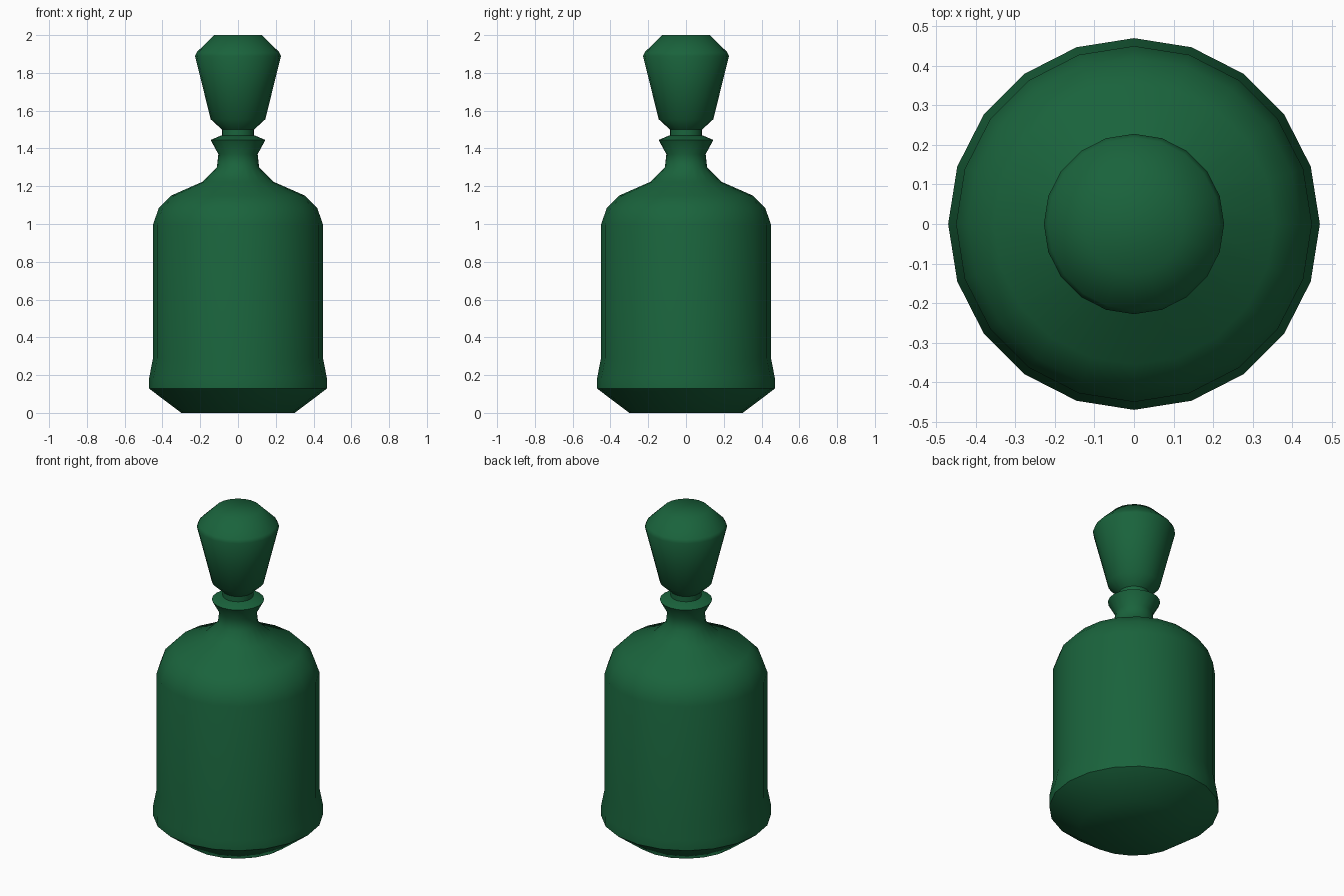
import bpy, bmesh, math

if "Cube" in bpy.data.objects:
    bpy.data.objects.remove(bpy.data.objects["Cube"])

SIDES = 20

green = bpy.data.materials.new("green_glass")
green.diffuse_color = (0.010, 0.125, 0.045, 1)
green.use_nodes = True
green.node_tree.nodes["Principled BSDF"].inputs["Base Color"].default_value = green.diffuse_color


def lathe(name, profile, sharp_angle):
    """Spin an (r, z) profile round z and cap both ends."""
    bm = bmesh.new()
    rings = []
    for r, z in profile:
        rings.append([bm.verts.new((r * math.cos(2 * math.pi * i / SIDES),
                                    r * math.sin(2 * math.pi * i / SIDES), z))
                      for i in range(SIDES)])
    for a, b in zip(rings, rings[1:]):
        for i in range(SIDES):
            j = (i + 1) % SIDES
            bm.faces.new((a[i], a[j], b[j], b[i]))
    bm.faces.new(rings[0][::-1])
    bm.faces.new(rings[-1])
    mesh = bpy.data.meshes.new(name)
    bm.to_mesh(mesh)
    bm.free()
    mesh.materials.append(green)
    obj = bpy.data.objects.new(name, mesh)
    bpy.context.collection.objects.link(obj)
    bpy.ops.object.select_all(action='DESELECT')
    obj.select_set(True)
    bpy.context.view_layer.objects.active = obj
    bpy.ops.object.shade_smooth_by_angle(angle=math.radians(sharp_angle))
    return obj


# Bottle: chamfered foot, straight body, rounded shoulder, neck and flared lip
lathe("bottle", [
    (0.30, 0.0), (0.47, 0.128), (0.47, 0.187), (0.45, 0.29), (0.45, 0.997),
    (0.42, 1.083), (0.355, 1.15), (0.187, 1.224), (0.112, 1.30),
    (0.104, 1.37), (0.145, 1.445), (0.09, 1.468)], 52)

# Stopper: short stem, tapered body and bevelled top
lathe("stopper", [
    (0.085, 1.46), (0.085, 1.50), (0.145, 1.555), (0.183, 1.71),
    (0.228, 1.89), (0.218, 1.91), (0.126, 2.0)], 46)
